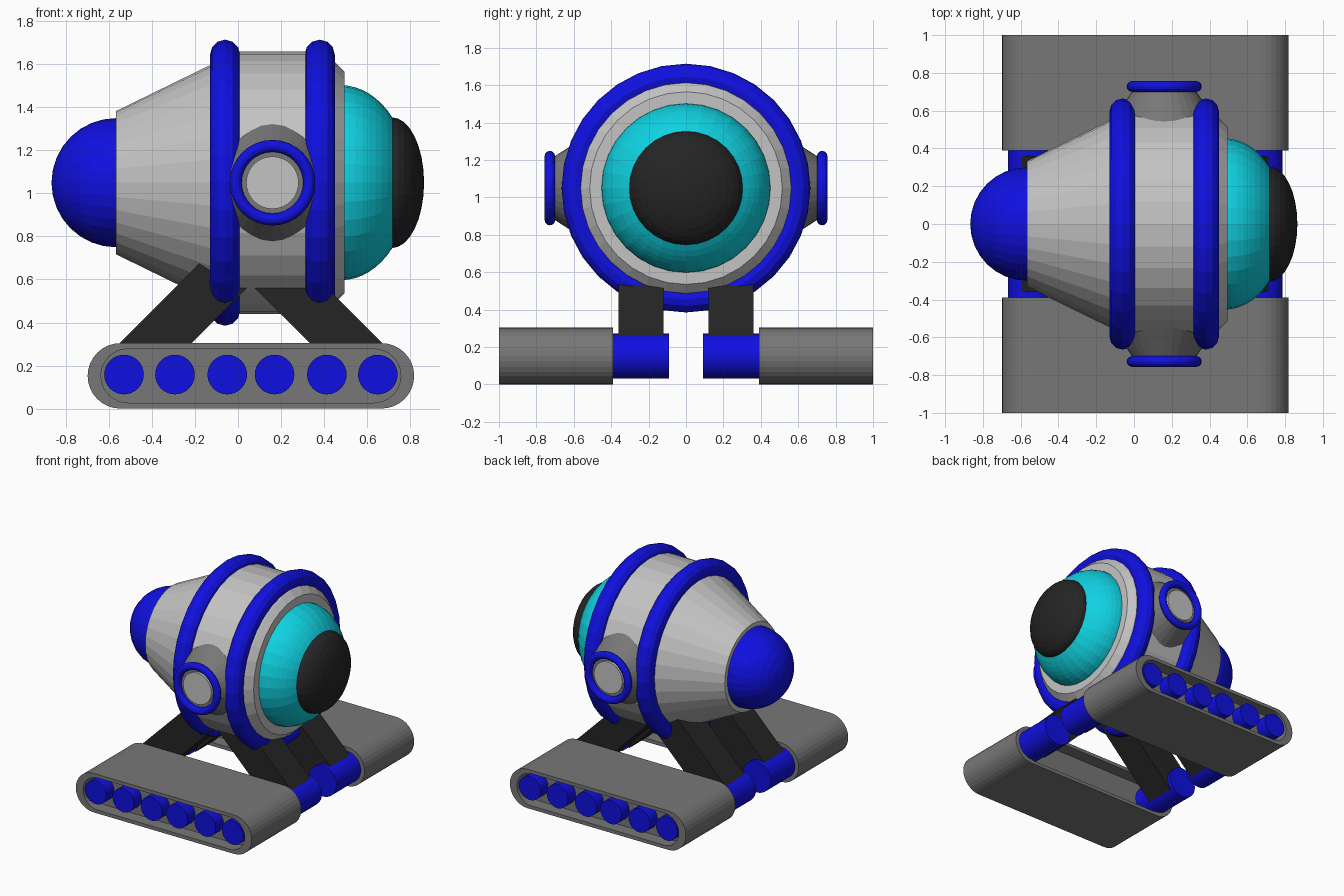
import bpy, bmesh, math
from mathutils import Matrix, Vector

if "Cube" in bpy.data.objects:
    bpy.data.objects.remove(bpy.data.objects["Cube"])

def material(name, rgb):
    m = bpy.data.materials.new(name)
    m.diffuse_color = (*rgb, 1)
    m.use_nodes = True
    m.node_tree.nodes["Principled BSDF"].inputs["Base Color"].default_value = m.diffuse_color
    return m

BLUE = material("blue", (0.005, 0.005, 0.75))
CYAN = material("cyan", (0.005, 0.64, 0.75))
BLACK = material("black", (0.018, 0.018, 0.018))
LIGHT = material("light grey", (0.55, 0.55, 0.55))
DARK = material("dark grey", (0.185, 0.185, 0.185))

ZC = 1.05      # height of the body axis
TX = 0.06      # middle of the tracks
TZ = 0.152     # height of the track axis
TH = 0.607     # half distance between track end arcs

def finish(name, bm, mat):
    bmesh.ops.remove_doubles(bm, verts=bm.verts, dist=1e-5)
    bmesh.ops.recalc_face_normals(bm, faces=bm.faces)
    me = bpy.data.meshes.new(name)
    bm.to_mesh(me)
    bm.free()
    me.materials.append(mat)
    ob = bpy.data.objects.new(name, me)
    bpy.context.collection.objects.link(ob)
    return ob

def loft(name, rings, mat, closed=False):
    """Skin equal-sized rings of points; cap the ends or join them in a loop."""
    bm = bmesh.new()
    vs = [[bm.verts.new(p) for p in ring] for ring in rings]
    n = len(vs[0])
    pairs = list(zip(vs, vs[1:])) + ([(vs[-1], vs[0])] if closed else [])
    for a, b in pairs:
        for i in range(n):
            j = (i + 1) % n
            bm.faces.new((a[i], a[j], b[j], b[i]))
    if not closed:
        bm.faces.new(vs[0])
        bm.faces.new(vs[-1])
    return finish(name, bm, mat)

def lathe(name, profile, mat, axis="x", at=(0, 0, ZC), n=32, closed=False):
    """Turn (distance along axis, radius) points about the x or y axis."""
    rings = []
    for d, r in profile:
        ring = []
        for i in range(n):
            t = 2 * math.pi * i / n
            u, w = r * math.cos(t), r * math.sin(t)
            ring.append(Vector(at) + Vector((d, u, w) if axis == "x" else (u, d, w)))
        rings.append(ring)
    return loft(name, rings, mat, closed)

def torus_profile(d, major, minor, n=12):
    return [(d + minor * math.cos(2 * math.pi * i / n),
             major + minor * math.sin(2 * math.pi * i / n)) for i in range(n)]

def dome(x, depth, r, a0=0.0, a1=89.5, n=8):
    out = []
    for i in range(n + 1):
        a = math.radians(a0 + (a1 - a0) * i / n)
        out.append((x + depth * math.sin(a), r * math.cos(a)))
    return out

def stadium(y, half, r, n=16):
    pts = []
    for side, start in ((1, -90), (-1, 90)):
        for i in range(n + 1):
            a = math.radians(start + 180 * i / n)
            pts.append((TX + side * half + r * math.cos(a), y, TZ + r * math.sin(a)))
    return pts

# Body shell, rear dome, eye and pupil
lathe("body", [(-0.567, 0.333), (0.0, 0.61), (0.33, 0.61), (0.45, 0.56), (0.495, 0.515)], LIGHT)
lathe("rear_dome", dome(-0.567, -0.30, 0.30), BLUE)
lathe("eye", dome(0.48, 0.32, 0.453, 0, 48), CYAN)
lathe("pupil", dome(0.715, 0.15, 0.304), BLACK)

# Bands around the body
for name, x in (("rear_band", -0.06), ("front_band", 0.38)):
    lathe(name, torus_profile(x, 0.595, 0.07), BLUE, closed=True)

for s, side in ((-1, "front"), (1, "back")):
    # Side pods with a ring and a cap
    pod = (0.16, 0, ZC)
    lathe(side + "_pod", [(s * 0.45, 0.30), (s * 0.50, 0.30), (s * 0.71, 0.165)], DARK, "y", pod)
    lathe(side + "_pod_ring", torus_profile(s * 0.728, 0.171, 0.028), BLUE, "y", pod, closed=True)
    lathe(side + "_pod_cap", [(s * 0.68, 0.122), (s * 0.73, 0.122)], LIGHT, "y", pod)

    # Track with recessed sides
    sections = [(0.49, 0.572, 0.125), (0.39, 0.572, 0.125), (0.39, TH, TZ),
                (1.0, TH, TZ), (1.0, 0.572, 0.125), (0.90, 0.572, 0.125)]
    loft(side + "_track", [stadium(s * y, h, r) for y, h, r in sections], DARK)

    # Six wheels in the outer recess
    for i, dx in enumerate((-0.59, -0.353, -0.11, 0.11, 0.353, 0.59)):
        lathe(f"{side}_wheel_{i + 1}", [(s * 0.88, 0.092), (s * 0.995, 0.092)],
              BLUE, "y", (TX + dx, 0, 0.158))

    for e, end in ((-1, "rear"), (1, "fore")):
        # Axle hub
        lathe(f"{side}_{end}_hub", [(s * 0.09, 0.12), (s * 0.50, 0.12)],
              BLUE, "y", (TX + e * TH, 0, TZ))
        # Slanted leg from the hub up into the body
        length = 0.78
        bm = bmesh.new()
        bmesh.ops.create_cube(bm, size=1)
        mid = length / 2 * math.sqrt(0.5)
        bm.transform(Matrix.Translation((TX + e * (0.595 - mid), s * 0.24, TZ + mid))
                     @ Matrix.Rotation(e * math.radians(45), 4, "Y")
                     @ Matrix.Diagonal((length, 0.24, 0.238, 1)))
        finish(f"{side}_{end}_leg", bm, BLACK)
